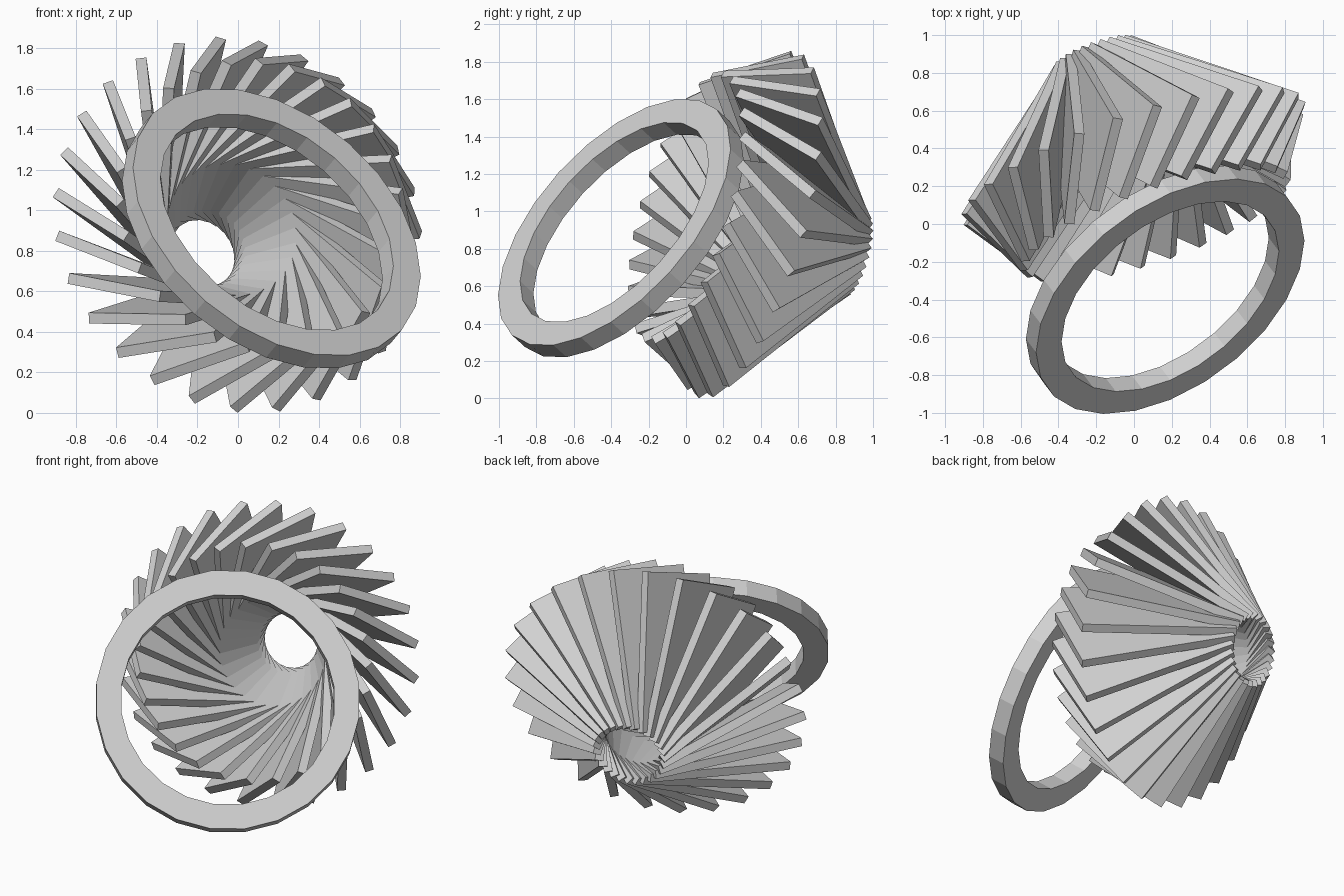
import bpy, bmesh, math
from mathutils import Vector, Matrix

if "Cube" in bpy.data.objects:
    bpy.data.objects.remove(bpy.data.objects["Cube"])

grey = bpy.data.materials.new("plain grey")
grey.diffuse_color = (0.64, 0.64, 0.64, 1)
grey.use_nodes = True
grey.node_tree.nodes["Principled BSDF"].inputs["Base Color"].default_value = grey.diffuse_color


def finish(bm, name):
    bmesh.ops.recalc_face_normals(bm, faces=bm.faces)
    mesh = bpy.data.meshes.new(name)
    bm.to_mesh(mesh)
    bm.free()
    mesh.materials.append(grey)
    return mesh


def frame(normal, centre):
    """Matrix with local z along normal and local x pointing left in front view."""
    n = Vector(normal).normalized()
    e1 = -(Vector((1, 0, 0)) - n.x * n).normalized()
    e2 = n.cross(e1)
    m = Matrix((e1, e2, n)).transposed().to_4x4()
    m.translation = Vector(centre)
    return m


def add(mesh, name, matrix):
    ob = bpy.data.objects.new(name, mesh)
    bpy.context.collection.objects.link(ob)
    ob.matrix_world = matrix
    return ob


# Flat blade: a thin rectangular board, in radial / tangent / axis coordinates
def blade_mesh():
    tip = Vector((0.953, 0, 0))
    side = Vector((0.193, 0.082, -0.63)) - tip     # towards the narrow end
    end = Vector((-0.271, 0.279, 0.359))           # along the wide end
    end -= side * (end.dot(side) / side.length_squared)
    end = end.normalized() * 0.53
    half = side.cross(end).normalized() * 0.027    # half thickness
    rect = [tip, tip + end, tip + end + side, tip + side]
    bm = bmesh.new()
    low = [bm.verts.new(p - half) for p in rect]
    high = [bm.verts.new(p + half) for p in rect]
    bm.faces.new(low)
    bm.faces.new(high)
    for i in range(4):
        j = (i + 1) % 4
        bm.faces.new((low[i], low[j], high[j], high[i]))
    return finish(bm, "blade")


# Flat ring with a rectangular section
def ring_mesh(outer, inner, thick, sides):
    bm = bmesh.new()
    section = [(outer, -thick / 2), (outer, thick / 2), (inner, thick / 2), (inner, -thick / 2)]
    loops = []
    for k in range(sides):
        a = 2 * math.pi * k / sides
        loops.append([bm.verts.new((r * math.cos(a), r * math.sin(a), h)) for r, h in section])
    for k in range(sides):
        p, q = loops[k], loops[(k + 1) % sides]
        for i in range(4):
            j = (i + 1) % 4
            bm.faces.new((p[i], q[i], q[j], p[j]))
    return finish(bm, "ring")


# Swirled funnel of blades
COUNT = 27
funnel = frame((0.32, -0.91, 0.26), (0, 0.325, 0.93))
blade = blade_mesh()
for k in range(COUNT):
    turn = math.radians(8.7) + 2 * math.pi * k / COUNT
    add(blade, f"blade_{k + 1:02d}", funnel @ Matrix.Rotation(turn, 4, 'Z'))

# Tilted ring in front
add(ring_mesh(0.815, 0.66, 0.11, 24), "front_ring",
    frame((0.49, -0.646, 0.585), (0.165, -0.348, 0.91)))
